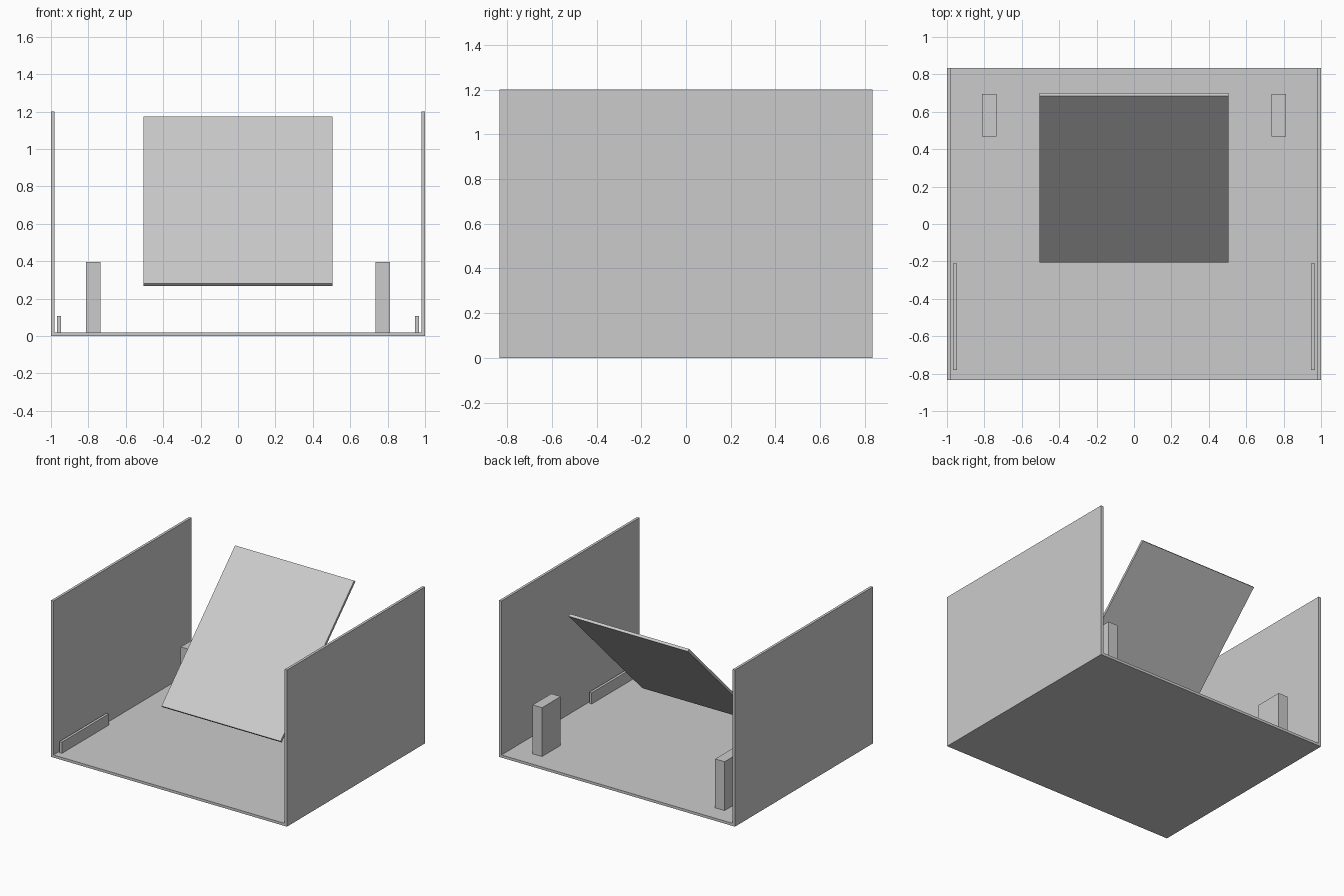
import bpy
import math

cube = bpy.data.objects.get("Cube")
if cube:
    bpy.data.objects.remove(cube, do_unlink=True)

# Single flat grey
GREY = (0.6, 0.6, 0.6, 1.0)
grey = bpy.data.materials.new("light grey")
grey.use_nodes = True
grey.diffuse_color = GREY
grey.node_tree.nodes["Principled BSDF"].inputs["Base Color"].default_value = GREY


def box(name, centre, size, tilt=0.0):
    """Add a box, optionally tilted about the x axis."""
    bpy.ops.mesh.primitive_cube_add(size=1, location=centre)
    obj = bpy.context.object
    obj.name = name
    obj.scale = size
    obj.rotation_euler.x = tilt
    obj.data.materials.append(grey)
    return obj


THICK = 0.02
DEPTH = 1.67
HEIGHT = 1.2

# Floor panel between the walls
box("floor", (0, 0, THICK / 2), (2 - 2 * THICK, DEPTH, THICK))

# Mirrored pairs: walls, rear posts and front rails
for side, s in (("left", 1), ("right", -1)):
    box(side + "_wall", (s * (1 - THICK / 2), 0, HEIGHT / 2), (THICK, DEPTH, HEIGHT))
    box(side + "_post", (s * 0.774, 0.582, 0.207), (0.08, 0.226, 0.375))
    box(side + "_rail", (s * 0.957, -0.496, 0.063), (THICK, 0.57, 0.086))

# Panel leaning back over the floor
box("tilted_panel", (0, 0.247, 0.72), (1.01, 1.26, THICK), math.radians(45))
